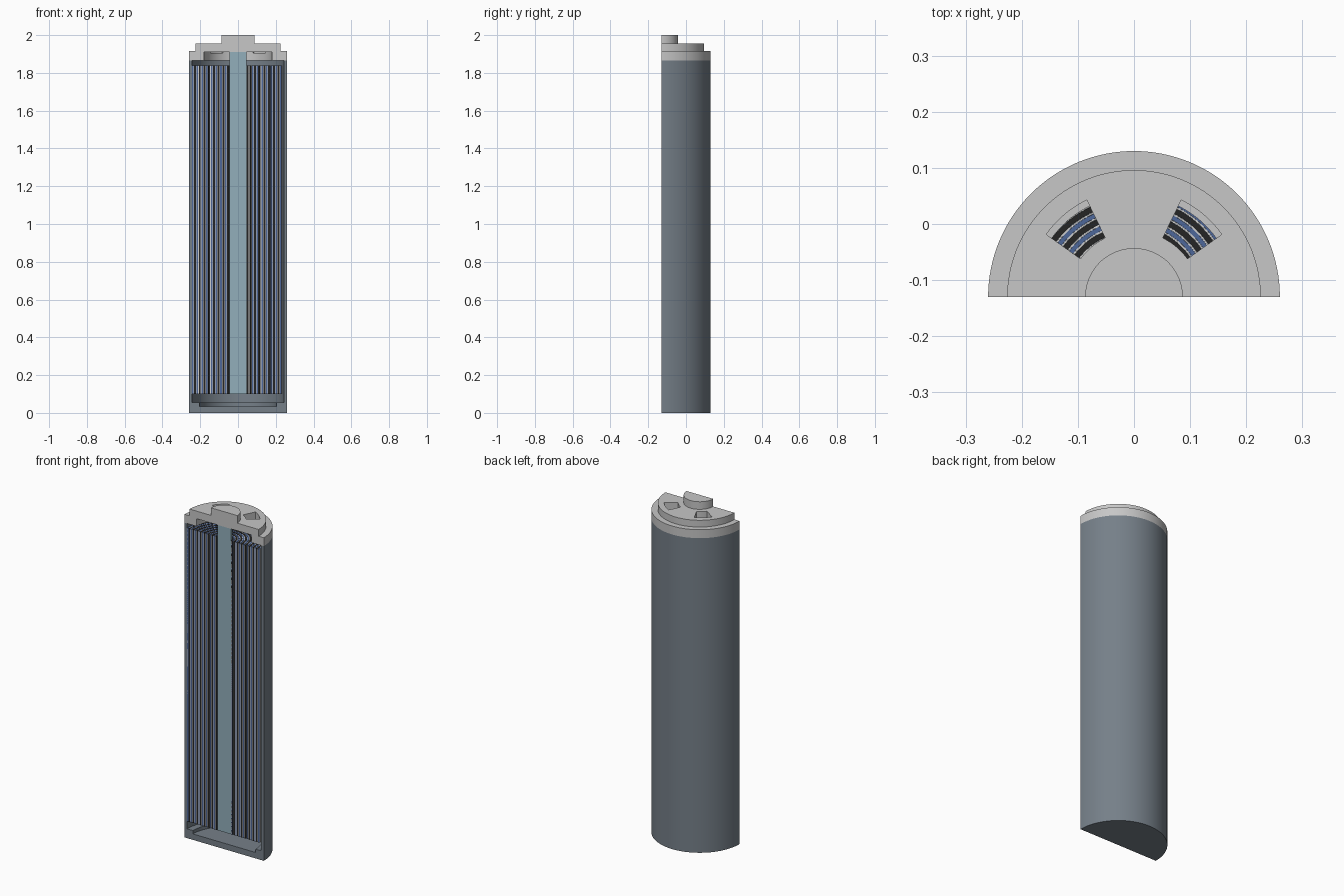
import bpy, bmesh, math

if "Cube" in bpy.data.objects:
    bpy.data.objects.remove(bpy.data.objects["Cube"])

CY = -0.13          # cylinder axis, the cut plane lies on it
SEG = 64


def material(name, rgb):
    m = bpy.data.materials.new(name)
    m.diffuse_color = (*rgb, 1)
    m.use_nodes = True
    m.node_tree.nodes["Principled BSDF"].inputs["Base Color"].default_value = m.diffuse_color
    return m


STEEL = material("blue_grey_steel", (0.18, 0.215, 0.25))
CAP = material("light_grey_cap", (0.57, 0.57, 0.57))
PIN = material("pale_blue_pin", (0.29, 0.43, 0.50))
BLACK = material("black_electrode", (0.018, 0.018, 0.018))
BLUE = material("blue_electrode", (0.075, 0.135, 0.32))
WHITE = material("white_separator", (0.62, 0.62, 0.62))


def finish(bm, name, mat):
    bmesh.ops.remove_doubles(bm, verts=bm.verts, dist=1e-5)
    bmesh.ops.recalc_face_normals(bm, faces=bm.faces)
    me = bpy.data.meshes.new(name)
    bm.to_mesh(me)
    bm.free()
    me.materials.append(mat)
    ob = bpy.data.objects.new(name, me)
    bpy.context.collection.objects.link(ob)
    return ob


def smooth(ob):
    ob.data.shade_smooth()
    ob.data.set_sharp_from_angle(angle=math.radians(30))


def sweep(bm, profile_at, a0=0.0, a1=math.pi, seg=SEG):
    """Sweep a closed (radius, z) profile around the axis and close both ends."""
    rings = []
    for i in range(seg + 1):
        a = a0 + (a1 - a0) * i / seg
        rings.append([bm.verts.new((r * math.cos(a), CY + r * math.sin(a), z))
                      for r, z in profile_at(a)])
    pts = profile_at(a0)
    n = len(pts)
    for p, q in zip(rings, rings[1:]):
        for j in range(n):
            k = (j + 1) % n
            if pts[j][0] == 0 and pts[k][0] == 0:
                continue
            if pts[j][0] == 0:
                bm.faces.new((p[j], p[k], q[k]))
            elif pts[k][0] == 0:
                bm.faces.new((p[j], p[k], q[j]))
            else:
                bm.faces.new((p[j], p[k], q[k], q[j]))
    bm.faces.new(rings[0])
    bm.faces.new(rings[-1])


def half_lathe(name, profile, mat):
    bm = bmesh.new()
    sweep(bm, lambda a: profile)
    return finish(bm, name, mat)


# Can with a stepped floor
smooth(half_lathe("can", [
    (0, 0), (0.26, 0), (0.26, 1.865), (0.243, 1.865), (0.243, 0.055),
    (0.205, 0.055), (0.205, 0.035), (0, 0.035)], STEEL))

# Centre pin
smooth(half_lathe("centre_pin", [(0, 0.1), (0.044, 0.1), (0.044, 1.91), (0, 1.91)], PIN))

# Stepped top cap with a recess below
cap = half_lathe("top_cap", [
    (0, 1.91), (0.18, 1.91), (0.18, 1.865), (0.26, 1.865), (0.26, 1.915),
    (0.226, 1.915), (0.226, 1.955), (0.087, 1.955), (0.087, 2.0), (0, 2.0)], CAP)

# Two vent windows cut through the cap
bm = bmesh.new()
for start in (35.5, 116):
    sweep(bm, lambda a: [(0.117, 1.905), (0.192, 1.905), (0.192, 1.98), (0.117, 1.98)],
          math.radians(start), math.radians(start + 28.5), 10)
cutter = finish(bm, "vent_cutter", CAP)
cutter.hide_render = True
mod = cap.modifiers.new("vents", 'BOOLEAN')
mod.operation = 'DIFFERENCE'
mod.solver = 'EXACT'
mod.object = cutter
bpy.context.view_layer.objects.active = cap
bpy.ops.object.modifier_apply(modifier=mod.name)
bpy.data.objects.remove(cutter)
smooth(cap)

# Wound layers: half turns of a spiral
PITCH = 0.025


def winding(name, r_first, thick, mat, z0=0.1, z1=1.84):
    bm = bmesh.new()
    for turn in range(8):
        def profile(a):
            r = r_first + PITCH * (turn + a / (2 * math.pi))
            r = min(max(r, 0.0445 + thick / 2), 0.2425 - thick / 2)
            lo, hi = r - thick / 2, r + thick / 2
            return [(lo, z0), (hi, z0), (hi, z1), (lo, z1)]
        sweep(bm, profile)
    smooth(finish(bm, name, mat))


winding("black_electrode", 0.040, 0.010, BLACK)
winding("blue_electrode", 0.0525, 0.008, BLUE)
winding("outer_separator", 0.04675, 0.003, WHITE, 0.101, 1.839)
winding("inner_separator", 0.05825, 0.003, WHITE, 0.101, 1.839)
